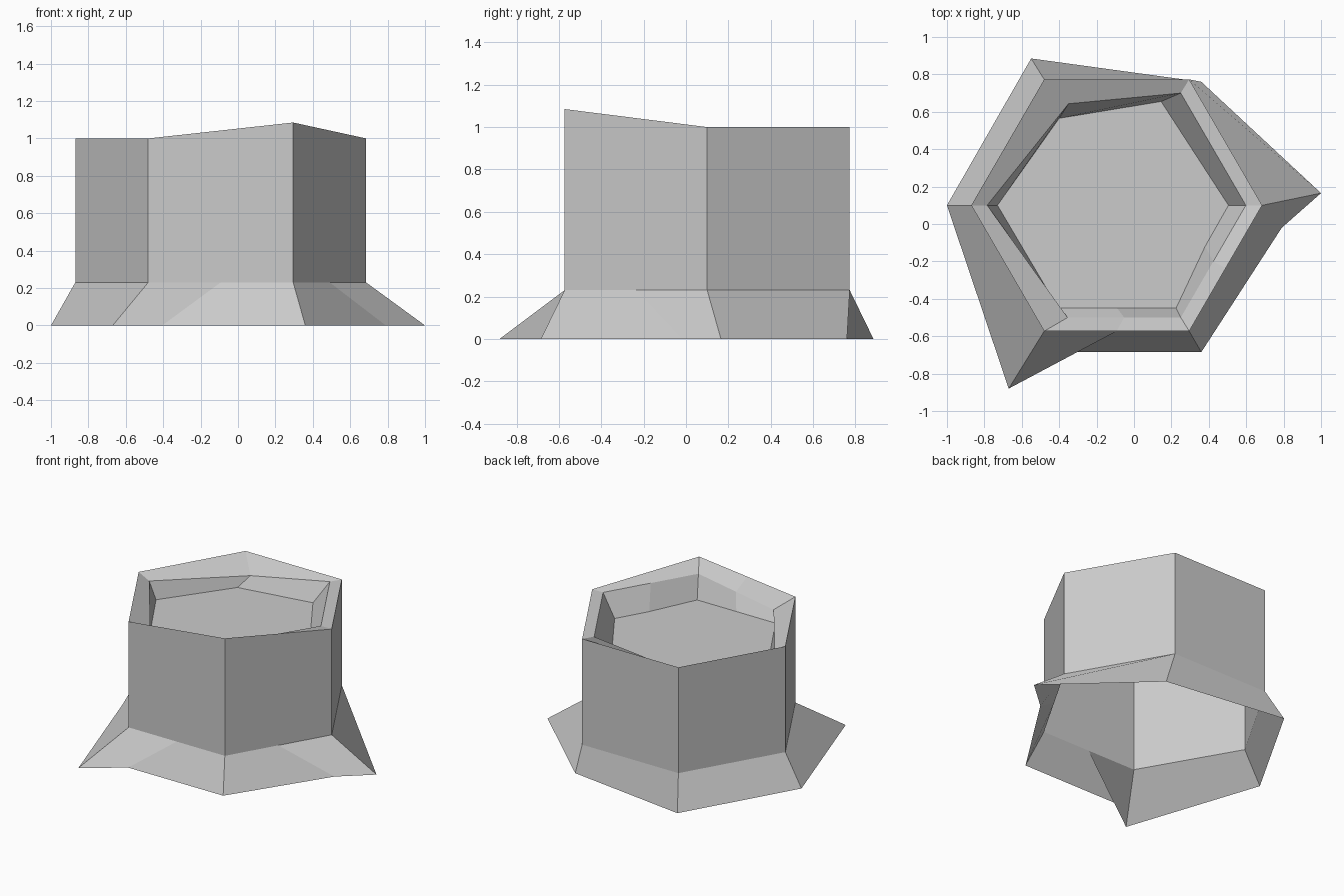
import bpy, bmesh
from mathutils import Vector

if "Cube" in bpy.data.objects:
    bpy.data.objects.remove(bpy.data.objects["Cube"])


def ring(points):
    """Six corners, plus midpoints on the two front-right sides (8 in all)."""
    p = [Vector(c) for c in points]
    if len(p) == 8:
        return p
    return p[:4] + [(p[3] + p[4]) / 2, p[4], (p[4] + p[5]) / 2, p[5]]


def at(z, pts):
    return [(x, y, z) for x, y in pts]


hexagon = [(-0.87, 0.1), (-0.48, 0.773), (0.295, 0.773),
           (0.685, 0.1), (0.295, -0.573), (-0.48, -0.573)]

# Flared root outline on the ground
roots = at(0, [(-1, 0.1), (-0.55, 0.885), (0.36, 0.76), (1, 0.165),
               (0.79, -0.02), (0.36, -0.685), (-0.405, -0.685), (-0.67, -0.88)])
# Trunk wall, with one raised corner
foot = at(0.23, hexagon)
top = at(1.0, hexagon)
top[4] = (0.295, -0.573, 1.085)
# Uneven inner lip and sunken cut face
lip = [(-0.785, 0.1, 0.957), (-0.35, 0.643, 0.905), (0.25, 0.7, 1.0),
       (0.598, 0.1, 1.0), (0.25, -0.5, 1.0), (-0.355, -0.5, 0.9)]
cut = at(0.835, [(-0.73, 0.1), (-0.4, 0.565), (0.145, 0.655), (0.505, 0.1),
                 (0.38, -0.12), (0.225, -0.45), (-0.09, -0.45), (-0.405, -0.45)])

bm = bmesh.new()
rings = [[bm.verts.new(v) for v in ring(r)] for r in (roots, foot, top, lip, cut)]
for a, b in zip(rings, rings[1:]):
    for i in range(8):
        j = (i + 1) % 8
        bm.faces.new((a[j], a[i], b[i], b[j]))
# Cut face closes the top; the underside stays open
bm.faces.new(rings[-1][::-1])

mesh = bpy.data.meshes.new("tree_stump")
bm.to_mesh(mesh)
bm.free()
bpy.context.collection.objects.link(bpy.data.objects.new("tree_stump", mesh))
